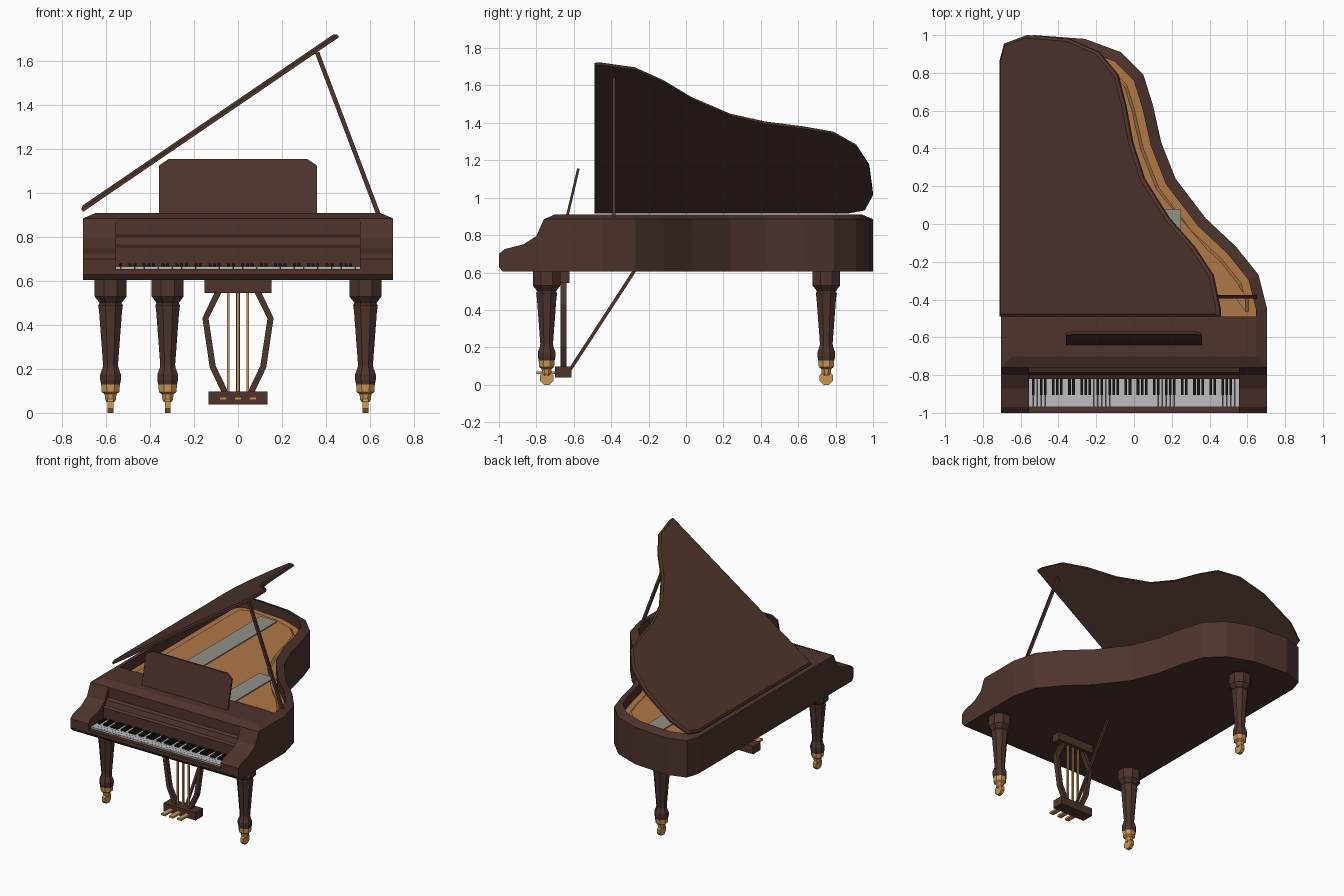
import bpy, bmesh, math
from mathutils import Vector, Matrix

if "Cube" in bpy.data.objects:
    bpy.data.objects.remove(bpy.data.objects["Cube"])


def mat(name, r, g, b):
    m = bpy.data.materials.new(name)
    lin = [((c / 255 + 0.055) / 1.055) ** 2.4 if c > 10 else c / 3300 for c in (r, g, b)]
    m.diffuse_color = (*lin, 1)
    m.use_nodes = True
    m.node_tree.nodes["Principled BSDF"].inputs["Base Color"].default_value = m.diffuse_color
    return m


WOOD = mat("dark_wood", 78, 52, 44)
BOARD = mat("soundboard_wood", 176, 120, 70)
BRASS = mat("brass", 204, 150, 84)
IVORY = mat("ivory_white", 190, 190, 192)
BLACK = mat("key_black", 22, 22, 24)
STEEL = mat("string_grey", 145, 146, 136)


def finish(name, bm, *mats):
    bmesh.ops.recalc_face_normals(bm, faces=bm.faces)
    me = bpy.data.meshes.new(name)
    bm.to_mesh(me)
    bm.free()
    for m in mats:
        me.materials.append(m)
    ob = bpy.data.objects.new(name, me)
    bpy.context.collection.objects.link(ob)
    return ob


def add_box(bm, x0, x1, y0, y1, z0, z1):
    mx = Matrix.Translation(((x0 + x1) / 2, (y0 + y1) / 2, (z0 + z1) / 2)) @ \
        Matrix.Diagonal((x1 - x0, y1 - y0, z1 - z0, 1))
    bmesh.ops.create_cube(bm, size=1, matrix=mx)


def box(name, m, *b):
    bm = bmesh.new()
    add_box(bm, *b)
    return finish(name, bm, m)


def loft(bm, rings, cap0=True, cap1=True):
    """Skin a stack of equal-length point rings."""
    vs = [[bm.verts.new(p) for p in r] for r in rings]
    n = len(vs[0])
    for a, b in zip(vs, vs[1:]):
        for i in range(n):
            j = (i + 1) % n
            bm.faces.new((a[i], a[j], b[j], b[i]))
    if cap0:
        bm.faces.new(vs[0])
    if cap1:
        bm.faces.new(vs[-1])
    return vs


def extrude_x(name, m, profile, x0, x1):
    bm = bmesh.new()
    loft(bm, [[(x, y, z) for y, z in profile] for x in (x0, x1)])
    return finish(name, bm, m)


def beam(name, m, pts, w, d):
    """Square bar through points; w across in the xz/yz plane, d in depth."""
    pts = [Vector(p) for p in pts]
    side = Vector((0, 1, 0)) if abs(pts[0].x - pts[-1].x) > 1e-4 or len(pts) > 2 else Vector((1, 0, 0))
    rings = []
    for i, p in enumerate(pts):
        t = (pts[min(i + 1, len(pts) - 1)] - pts[max(i - 1, 0)]).normalized()
        u = t.cross(side).normalized() * w / 2
        s = side * d / 2
        rings.append([p + u + s, p - u + s, p - u - s, p + u - s])
    bm = bmesh.new()
    loft(bm, rings)
    return finish(name, bm, m)


def inset(pts, d):
    """Mitred inward offset of a counter-clockwise outline."""
    out = []
    for i, p in enumerate(pts):
        a = (p - pts[i - 1]).normalized()
        b = (pts[(i + 1) % len(pts)] - p).normalized()
        n = Vector((-a.y - b.y, a.x + b.x)).normalized()
        out.append(p + n * d / max(0.5, n.dot(Vector((-a.y, a.x)))))
    return out


def at(pts, z):
    return [(p.x, p.y, z) for p in pts]


# Plan of the bent side, from front right round the tail to the straight side
CURVE = [(.705, -.49), (.705, -.45), (.66, -.27), (.54, -.12), (.38, .03), (.22, .24), (.145, .43),
         (.10, .63), (.05, .79), (-.07, .91), (-.26, .98), (-.53, 1.0), (-.675, .955),
         (-.705, .86), (-.705, -.49)]
lid_plan = [Vector(p) for p in CURVE]
case_plan = [Vector((.705, -.76))] + lid_plan + [Vector((-.705, -.76))]

# Case: walls, chamfered rim, front top panel and sunken soundboard
BOARD_Z = .835
bm = bmesh.new()
rim = inset(case_plan, .058)
rings = loft(bm, [at(case_plan, .605), at(case_plan, .885), at(rim, .91)], cap1=False)
top = rings[-1]
bm.faces.new((top[0], top[1], top[-2], top[-1]))
well = top[1:-1]
floor = [bm.verts.new((v.co.x, v.co.y, BOARD_Z)) for v in well]
for i in range(len(well)):
    j = (i + 1) % len(well)
    bm.faces.new((well[i], well[j], floor[j], floor[i]))
bm.faces.new(floor).material_index = 1
finish("case", bm, WOOD, BOARD)

# Raised frame over the soundboard, and the string bands
bm = bmesh.new()
loft(bm, [at(inset(lid_plan, .10), BOARD_Z), at(inset(lid_plan, .115), BOARD_Z + .012)])
finish("string_frame", bm, BOARD)
z = BOARD_Z + .012
box("bass_strings", STEEL, -.40, -.26, -.40, .84, z, z + .008)
box("treble_strings", STEEL, .12, .25, -.40, .08, z, z + .008)

# Lid, hinged on the straight side
bm = bmesh.new()
loft(bm, [at(lid_plan, 0), at(lid_plan, .014), at(inset(lid_plan, .014), .025)])
hinge = Vector((-.705, 0, .915))
bmesh.ops.transform(bm, verts=bm.verts, matrix=Matrix.Translation(hinge)
                    @ Matrix.Rotation(math.radians(-34.3), 4, 'Y') @ Matrix.Translation((.705, 0, 0)))
finish("lid", bm, WOOD)
beam("lid_prop", WOOD, [(.648, -.385, .88), (.36, -.385, 1.64)], .02, .018)

# Cheeks on both sides of the keyboard
cheek = [(-.76, .605), (-.98, .605), (-1, .63), (-1, .70), (-.97, .725), (-.87, .75), (-.80, .795), (-.76, .885)]
for side, s in (("left", -1), ("right", 1)):
    extrude_x(side + "_cheek", WOOD, cheek, s * .555, s * .705)

# Key bed with its front slip, and the fallboard
extrude_x("key_bed", WOOD, [(-.76, .605), (-.98, .605), (-1, .63), (-1, .655), (-.97, .655), (-.76, .65)], -.555, .555)
extrude_x("fallboard", WOOD, [(-.76, .65), (-.82, .65), (-.82, .755), (-.80, .765), (-.785, .80), (-.76, .81)], -.555, .555)

# Keys: 52 white, 36 black
pitch = 1.11 / 52
bm = bmesh.new()
for i in range(52):
    x = -.555 + i * pitch
    add_box(bm, x + .0004, x + pitch - .0004, -.97, -.82, .65, .667)
finish("white_keys", bm, IVORY)
bm = bmesh.new()
for i in range(51):
    if i % 7 in (0, 2, 3, 5, 6):
        x = -.555 + (i + 1) * pitch
        add_box(bm, x - .0068, x + .0068, -.905, -.82, .66, .68)
finish("black_keys", bm, BLACK)

# Music desk: leaning panel with clipped top corners
shape = [(-.36, 0), (.36, 0), (.36, .215), (.315, .245), (-.315, .245), (-.36, .215)]
bm = bmesh.new()
loft(bm, [[(x, -.64 + o + h * .235, .91 + h) for x, h in shape] for o in (0, .014)])
finish("music_desk", bm, WOOD)


# Legs: eight-sided turned posts with brass ferrule and caster
def turned(name, m, cx, cy, profile):
    k = 1 / math.cos(math.pi / 8)
    bm = bmesh.new()
    loft(bm, [[(cx + r * k * math.cos((i + .5) * math.pi / 4), cy + r * k * math.sin((i + .5) * math.pi / 4), z)
               for i in range(8)] for r, z in profile])
    return finish(name, bm, m)


for tag, cx, cy in (("front_left", -.58, -.745), ("front_right", .58, -.745), ("back", -.32, .75)):
    turned(tag + "_leg", WOOD, cx, cy, [(.073, .607), (.073, .53), (.05, .50), (.056, .49), (.052, .46), (.034, .22),
                                        (.036, .205), (.047, .175), (.047, .15), (.043, .13)])
    turned(tag + "_ferrule", BRASS, cx, cy, [(.043, .135), (.040, .095), (.027, .085), (.024, .06), (.018, .05)])
    bm = bmesh.new()
    bmesh.ops.create_cone(bm, cap_ends=True, segments=8, radius1=.039, radius2=.039, depth=.026,
                          matrix=Matrix.Translation((cx, cy, .036)) @ Matrix.Rotation(math.pi / 2, 4, 'Y')
                          @ Matrix.Rotation(math.pi / 8, 4, 'Z'))
    finish(tag + "_caster", bm, BRASS)

# Pedal lyre: head, curved arms, rods, foot box, pedals and brace
box("lyre_head", WOOD, -.152, .152, -.69, -.622, .545, .607)
box("lyre_foot", WOOD, -.135, .135, -.70, -.612, .038, .098)
for side, s in (("left", -1), ("right", 1)):
    beam(side + "_lyre_arm", WOOD, [(s * x, -.655, z) for x, z in
                                    ((.09, .55), (.148, .43), (.115, .21), (.06, .095))], .028, .034)
for i, x in enumerate((-.045, 0, .045)):
    box("lyre_rod_%d" % i, BRASS, x - .006, x + .006, -.661, -.649, .09, .55)
    box("pedal_%d" % i, BRASS, x * 1.5 - .017, x * 1.5 + .017, -.80, -.69, .058, .072)
beam("lyre_brace", WOOD, [(0, -.62, .08), (0, -.275, .61)], .018, .016)
